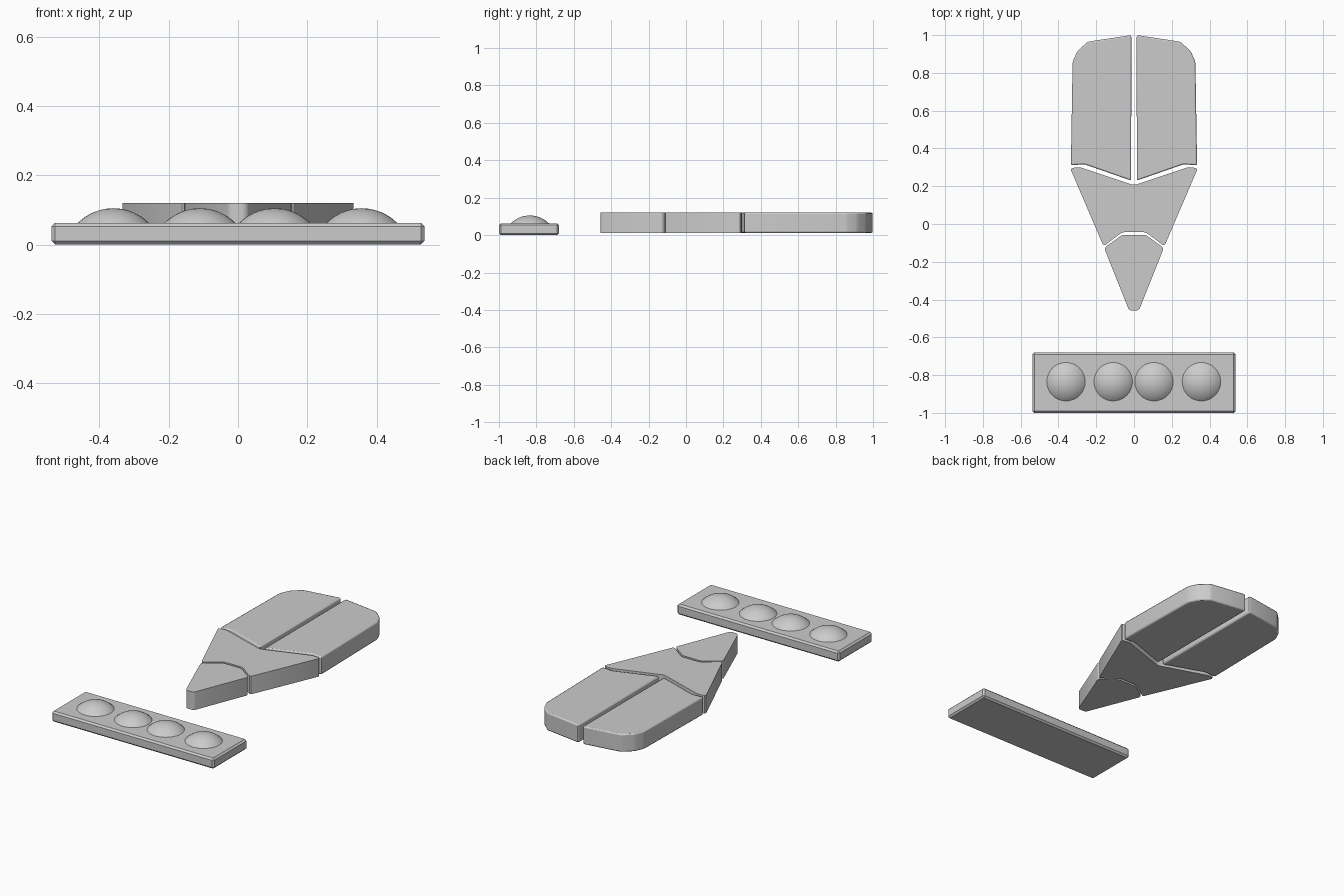
import bpy, bmesh

if "Cube" in bpy.data.objects:
    bpy.data.objects.remove(bpy.data.objects["Cube"])

Z0, Z1 = 0.012, 0.12


def finish(bm, name, bevel=0.0, segments=2, smooth=True):
    bmesh.ops.recalc_face_normals(bm, faces=bm.faces[:])
    mesh = bpy.data.meshes.new(name)
    bm.to_mesh(mesh)
    bm.free()
    ob = bpy.data.objects.new(name, mesh)
    bpy.context.collection.objects.link(ob)
    if smooth:
        bpy.ops.object.select_all(action='DESELECT')
        ob.select_set(True)
        bpy.context.view_layer.objects.active = ob
        bpy.ops.object.shade_smooth_by_angle()
    if bevel:
        mod = ob.modifiers.new("soft_edges", 'BEVEL')
        mod.width, mod.segments = bevel, segments
        mod.limit_method = 'ANGLE'
        mod.angle_limit = 0.9
    return ob


def slab(name, outline, corner, bevel=0.0):
    """Extruded outline with rounded upright corners."""
    bm = bmesh.new()
    face = bm.faces.new([bm.verts.new((x, y, Z0)) for x, y in outline])
    ext = bmesh.ops.extrude_face_region(bm, geom=[face], use_keep_orig=True)
    for v in ext['geom']:
        if isinstance(v, bmesh.types.BMVert):
            v.co.z = Z1
    bmesh.ops.recalc_face_normals(bm, faces=bm.faces[:])
    upright = [e for e in bm.edges if abs(e.verts[0].co.z - e.verts[1].co.z) > 0.05]
    bmesh.ops.bevel(bm, geom=upright, offset=corner, segments=3,
                    profile=0.5, affect='EDGES', clamp_overlap=True)
    return finish(bm, name, bevel)


def mirrored(half):
    return half + [(-x, y) for x, y in reversed(half) if x > 0]


# Two long rear panels
panel = [(0.014, 1.0), (0.015, 0.23), (0.265, 0.317), (0.334, 0.31),
         (0.325, 0.86), (0.30, 0.915), (0.245, 0.965)]
slab("rear_panel_right", panel, 0.012, 0.012)
slab("rear_panel_left", [(-x, y) for x, y in panel], 0.012, 0.012)

# Notched middle panel
middle = [(0, 0.205), (0.29, 0.302), (0.338, 0.295), (0.161, -0.118), (0.062, -0.043)]
slab("middle_panel", mirrored(middle), 0.014)

# Pointed front tip
tip = [(0.062, -0.057), (0.158, -0.127), (0.026, -0.458)]
slab("front_tip", mirrored(tip), 0.014)

# Separate bar
bm = bmesh.new()
bmesh.ops.create_cube(bm, size=1)
for v in bm.verts:
    v.co = (v.co.x * 1.076, v.co.y * 0.32 - 0.84, v.co.z * 0.061 + 0.0325)
    v.co.z = 0.0 if v.co.z < 0.03 else 0.063
finish(bm, "bar", 0.01, 1, smooth=False)

# Four shallow domes on the bar
R = 0.145
for i, x in enumerate((-0.36, -0.11, 0.106, 0.357)):
    bm = bmesh.new()
    bmesh.ops.create_uvsphere(bm, u_segments=32, v_segments=32, radius=R)
    bmesh.ops.translate(bm, vec=(x, -0.835, 0.105 - R), verts=bm.verts[:])
    bmesh.ops.bisect_plane(bm, geom=bm.verts[:] + bm.edges[:] + bm.faces[:],
                           plane_co=(0, 0, 0.062), plane_no=(0, 0, 1), clear_inner=True)
    finish(bm, f"dome_{i + 1}")
